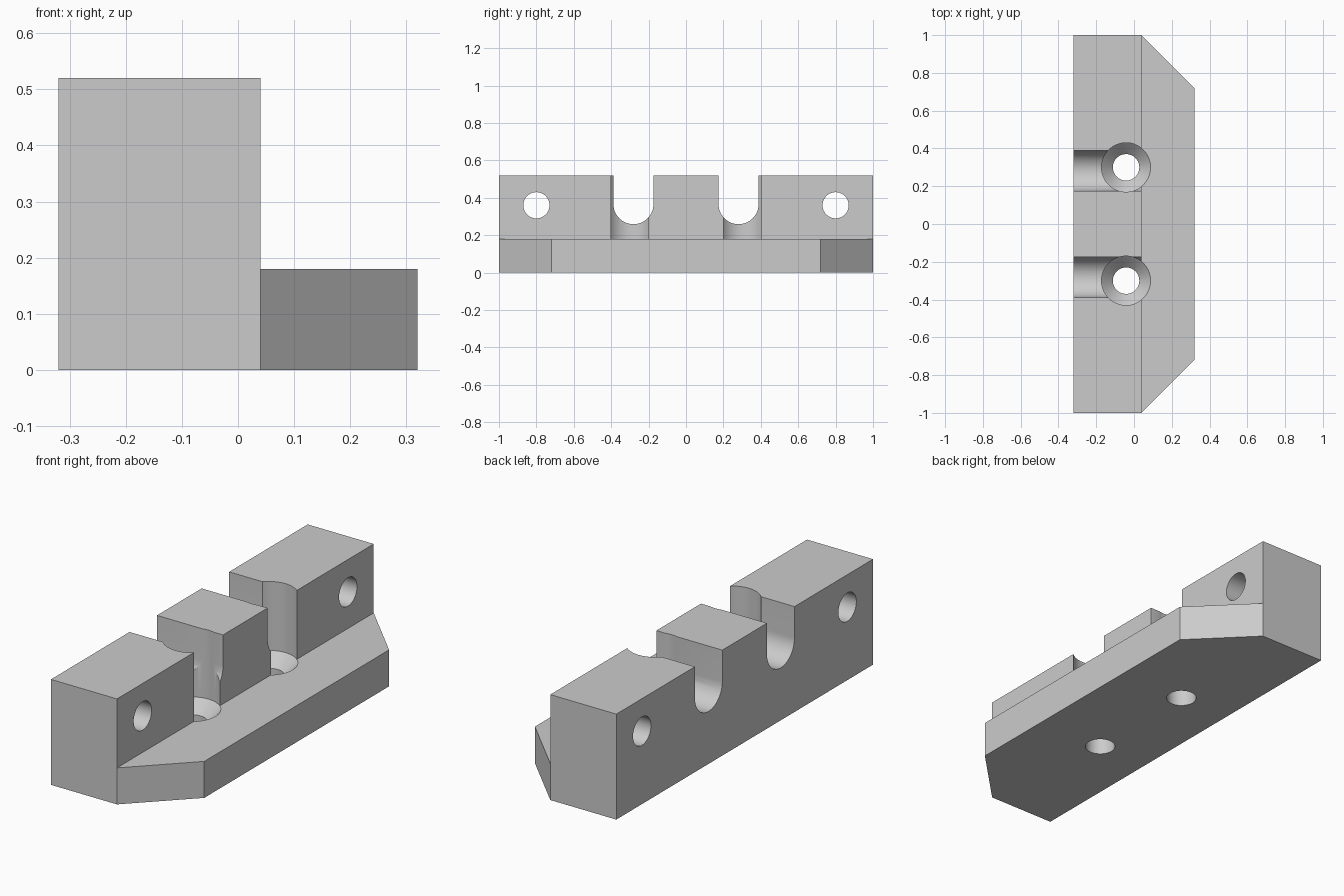
import bpy, bmesh
from math import sin, cos, pi, radians

cube = bpy.data.objects.get("Cube")
if cube:
    bpy.data.objects.remove(cube, do_unlink=True)

HALF = 1.0
LEFT, STEP, RIGHT = -0.32, 0.04, 0.32
TOP, LEDGE = 0.52, 0.18
SEGMENTS = 64

grey = bpy.data.materials.new("plain grey")
grey.use_nodes = True
grey.diffuse_color = (0.6, 0.6, 0.6, 1)
grey.node_tree.nodes["Principled BSDF"].inputs["Base Color"].default_value = (0.6, 0.6, 0.6, 1)


def finish(bm, name):
    bmesh.ops.recalc_face_normals(bm, faces=bm.faces)
    mesh = bpy.data.meshes.new(name)
    bm.to_mesh(mesh)
    bm.free()
    mesh.materials.append(grey)
    obj = bpy.data.objects.new(name, mesh)
    bpy.context.collection.objects.link(obj)
    return obj


def loft(name, rings):
    """Closed solid skinned through rings that have equal point counts."""
    bm = bmesh.new()
    loops = [[bm.verts.new(p) for p in ring] for ring in rings]
    n = len(loops[0])
    for a, b in zip(loops, loops[1:]):
        for i in range(n):
            j = (i + 1) % n
            bm.faces.new((a[i], a[j], b[j], b[i]))
    bm.faces.new(loops[0])
    bm.faces.new(loops[-1])
    return finish(bm, name)


def arc(radius, start, end, count):
    return [(radius * cos(start + (end - start) * i / count),
             radius * sin(start + (end - start) * i / count)) for i in range(count + 1)]


def circle(radius):
    return arc(radius, 0, 2 * pi, SEGMENTS)[:-1]


# Stepped body: tall block and low ledge, with the ledge's outer corners pulled in
bm = bmesh.new()
section = [(LEFT, 0), (STEP, 0), (STEP, LEDGE), (STEP, TOP), (LEFT, TOP), (RIGHT, 0), (RIGHT, LEDGE)]
v = [bm.verts.new((x, -HALF, z)) for x, z in section]
caps = [bm.faces.new(v[:5]), bm.faces.new((v[1], v[5], v[6], v[2]))]
grown = bmesh.ops.extrude_face_region(bm, geom=caps, use_keep_orig=True)["geom"]
for g in grown:
    if isinstance(g, bmesh.types.BMVert):
        g.co.y = HALF
for vert in bm.verts:
    if vert.co.x > STEP + 0.01:
        vert.co.y *= 0.72
bmesh.ops.recalc_face_normals(bm, faces=bm.faces)
bmesh.ops.dissolve_limit(bm, angle_limit=radians(1), verts=bm.verts, edges=bm.edges)
body = finish(bm, "stepped_clamp_block")

cutters = []
for side, label in ((1, "back"), (-1, "front")):
    # Cross holes near the ends
    cutters.append(loft(label + "_cross_hole_cutter",
                        [[(x, side * 0.8 + a, 0.36 + b) for a, b in circle(0.07)] for x in (-0.5, 0.5)]))
    # Round-bottomed slots across the block
    u_shape = arc(0.107, pi, 2 * pi, SEGMENTS // 2) + [(0.107, 0.4), (-0.107, 0.4)]
    cutters.append(loft(label + "_slot_cutter",
                        [[(x, side * 0.281 + a, 0.366 + b) for a, b in u_shape] for x in (-0.5, 0.5)]))
    # Screw holes: through bore, countersink, head clearance
    steps = ((0.07, -0.1), (0.07, 0.12), (0.13, LEDGE), (0.13, 0.7))
    cutters.append(loft(label + "_screw_hole_cutter",
                        [[(-0.042 + a, side * 0.3 + b, z) for a, b in circle(r)] for r, z in steps]))

# Cut everything out and keep the result as plain mesh
bpy.context.view_layer.objects.active = body
body.select_set(True)
for cutter in cutters:
    cutter.hide_render = True
    mod = body.modifiers.new(cutter.name, "BOOLEAN")
    mod.operation = "DIFFERENCE"
    mod.solver = "EXACT"
    mod.object = cutter
    bpy.ops.object.modifier_apply(modifier=mod.name)
for cutter in cutters:
    bpy.data.objects.remove(cutter, do_unlink=True)

bpy.ops.object.shade_smooth_by_angle(angle=radians(25))
